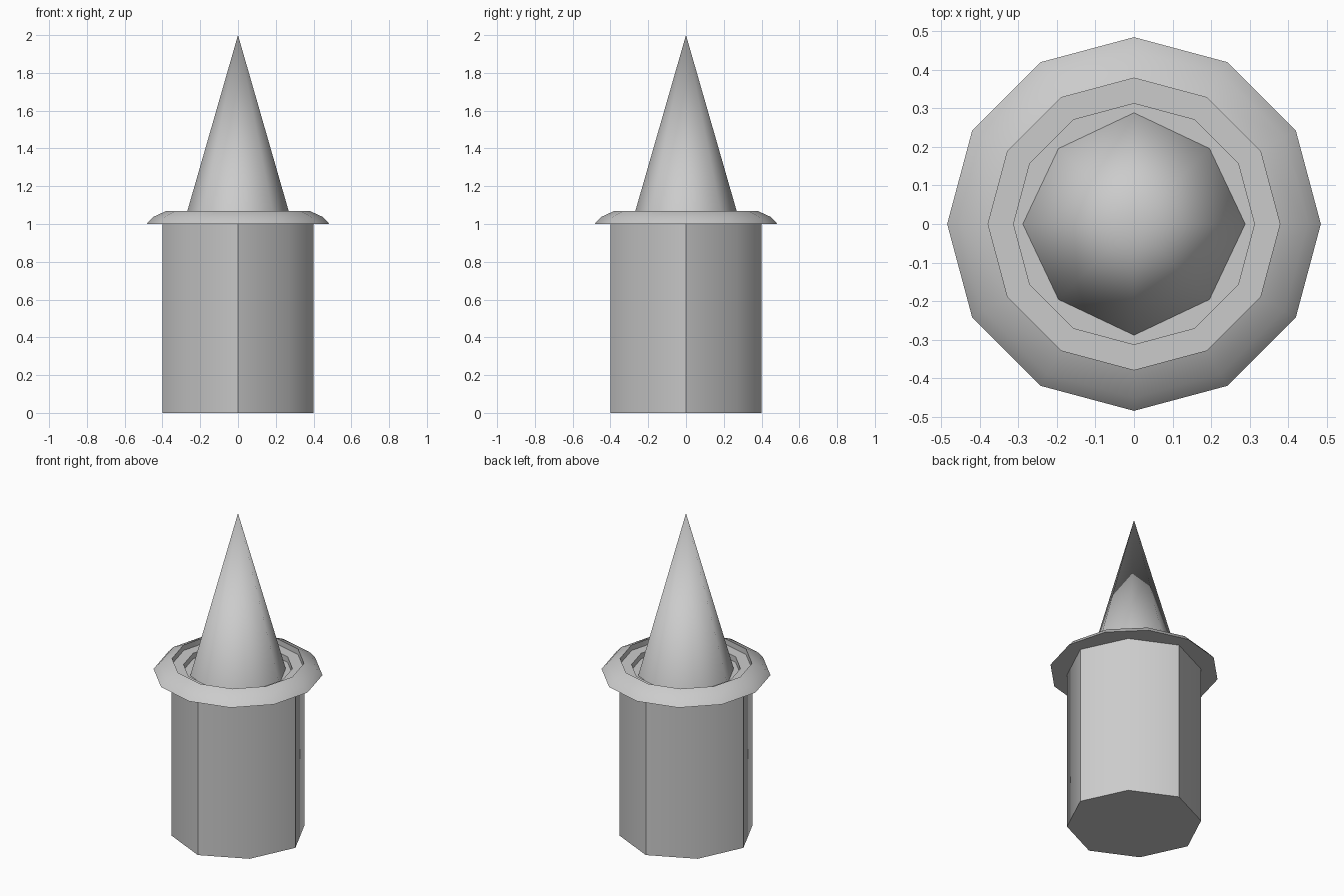
import bpy, bmesh, math

default_cube = bpy.data.objects.get("Cube")
if default_cube:
    bpy.data.objects.remove(default_cube, do_unlink=True)

grey = bpy.data.materials.new("light_grey")
grey.use_nodes = True
grey.diffuse_color = (0.6, 0.6, 0.6, 1)
grey.node_tree.nodes["Principled BSDF"].inputs["Base Color"].default_value = grey.diffuse_color


def lathe(name, profile, sides, diagonal=1.0, closed=False):
    """Turn a (radius, height) profile; every second spoke is scaled by diagonal."""
    bm = bmesh.new()
    rings = []
    for r, z in profile:
        if r == 0:
            rings.append([bm.verts.new((0, 0, z))] * sides)
            continue
        ring = []
        for i in range(sides):
            a = 2 * math.pi * i / sides
            s = r * (diagonal if i % 2 else 1.0)
            ring.append(bm.verts.new((s * math.cos(a), s * math.sin(a), z)))
        rings.append(ring)
    pairs = list(zip(rings, rings[1:]))
    if closed:
        pairs.append((rings[-1], rings[0]))
    else:
        for ring in (rings[0], rings[-1]):
            if ring[0] != ring[1]:
                bm.faces.new(ring)
    for low, high in pairs:
        for i in range(sides):
            j = (i + 1) % sides
            corners = dict.fromkeys((low[i], low[j], high[j], high[i]))
            bm.faces.new(list(corners))
    bmesh.ops.recalc_face_normals(bm, faces=bm.faces)
    mesh = bpy.data.meshes.new(name)
    bm.to_mesh(mesh)
    bm.free()
    mesh.materials.append(grey)
    obj = bpy.data.objects.new(name, mesh)
    bpy.context.collection.objects.link(obj)
    bpy.ops.object.select_all(action='DESELECT')
    obj.select_set(True)
    bpy.context.view_layer.objects.active = obj
    bpy.ops.object.shade_smooth_by_angle(angle=math.radians(50))
    return obj


# Eight-sided tower body and pointed roof
lathe("tower_body", [(0.4, 0), (0.4, 1)], 8, diagonal=0.96)
lathe("roof_cone", [(0.288, 1), (0, 2)], 8, diagonal=0.96)

# Twelve-sided rim: sloped outside, two steps down inside
rim_profile = [(0.484, 1), (0.45, 1.037), (0.378, 1.07),
               (0.378, 1.035), (0.312, 1.035), (0.312, 1)]
lathe("stepped_rim", rim_profile, 12, closed=True)
